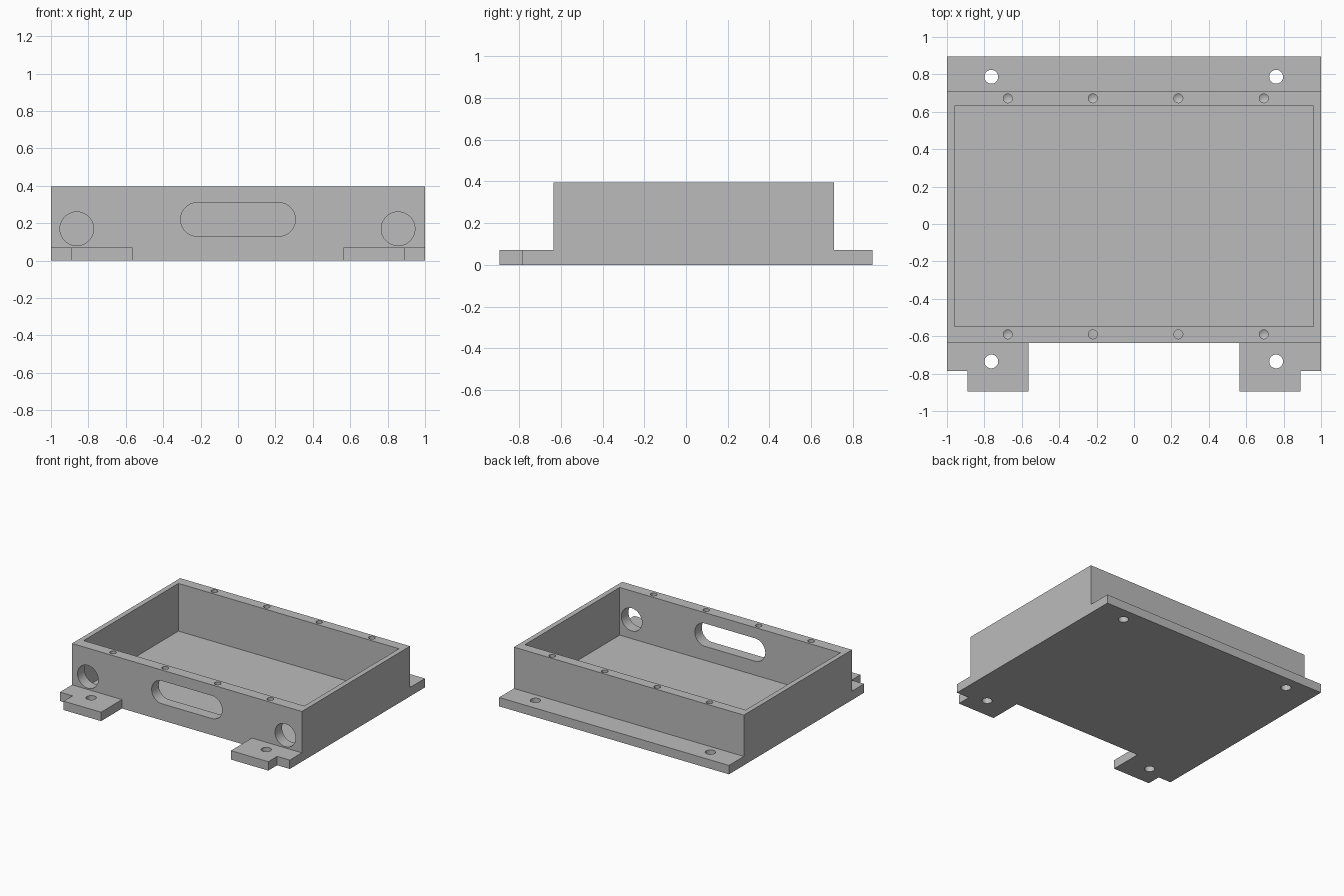
import bpy, bmesh, math
from mathutils import Matrix, Vector

if "Cube" in bpy.data.objects:
    bpy.data.objects.remove(bpy.data.objects["Cube"])

GREY = (0.5, 0.5, 0.5)
metal = bpy.data.materials.new("plain_grey")
metal.use_nodes = True
metal.diffuse_color = (*GREY, 1)
metal.node_tree.nodes["Principled BSDF"].inputs["Base Color"].default_value = (*GREY, 1)

HEIGHT, FLANGE, FLOOR = 0.395, 0.07, 0.02
FRONT, BACK = -0.635, 0.71


def prism(name, outline, start, depth):
    """Extrude a closed outline of 3D points along a depth vector."""
    bm = bmesh.new()
    face = bm.faces.new([bm.verts.new(Vector(p) + Vector(start)) for p in outline])
    top = bmesh.ops.extrude_face_region(bm, geom=[face])
    verts = [v for v in top["geom"] if isinstance(v, bmesh.types.BMVert)]
    bmesh.ops.translate(bm, verts=verts, vec=depth)
    bmesh.ops.recalc_face_normals(bm, faces=bm.faces)
    return finish(name, bm)


def finish(name, bm):
    mesh = bpy.data.meshes.new(name)
    bm.to_mesh(mesh)
    bm.free()
    mesh.materials.append(metal)
    obj = bpy.data.objects.new(name, mesh)
    bpy.context.collection.objects.link(obj)
    return obj


def box(name, x0, x1, y0, y1, z0, z1):
    return prism(name, [(x0, y0, 0), (x1, y0, 0), (x1, y1, 0), (x0, y1, 0)],
                 (0, 0, z0), (0, 0, z1 - z0))


def arc(cx, r, a0, a1, n):
    """Arc points in the xz plane."""
    return [(cx + r * math.cos(a0 + (a1 - a0) * i / n), 0,
             r * math.sin(a0 + (a1 - a0) * i / n)) for i in range(n + 1)]


def combine(body, tool, operation):
    mod = body.modifiers.new(operation.lower(), "BOOLEAN")
    mod.operation, mod.solver, mod.object = operation, "EXACT", tool
    bpy.context.view_layer.objects.active = body
    bpy.ops.object.modifier_apply(modifier=mod.name)
    bpy.data.objects.remove(tool)


def drill(body, x, y, r, z0, z1, tip=0.0):
    """Vertical hole, optionally with a conical drill tip."""
    bm = bmesh.new()
    bmesh.ops.create_cone(bm, cap_ends=True, segments=32, radius1=r, radius2=r,
                          depth=z1 - z0, matrix=Matrix.Translation((x, y, (z0 + z1) / 2)))
    if tip:
        bottom = min(bm.faces, key=lambda f: f.calc_center_median().z)
        centre = bmesh.ops.poke(bm, faces=[bottom])["verts"][0]
        centre.co.z -= tip
    combine(body, finish("drill", bm), "DIFFERENCE")


# Base plate with back flange and two stepped front tabs
half = [(0, 0.895), (1, 0.895), (1, -0.785), (0.89, -0.785),
        (0.89, -0.895), (0.565, -0.895), (0.565, FRONT)]
outline = [(x, y, 0) for x, y in half[1:]] + [(-x, y, 0) for x, y in reversed(half[1:])]
body = prism("enclosure_body", outline, (0, 0, 0), (0, 0, FLANGE))

# Open box
combine(body, box("walls", -1, 1, FRONT, BACK, 0, HEIGHT), "UNION")
combine(body, box("cavity", -0.96, 0.96, -0.547, 0.63, FLOOR, HEIGHT + 0.1), "DIFFERENCE")

# Front wall openings: long slot and two round ports
through = (0, 0.15, 0)
start_y = FRONT - 0.03
r = 0.09
slot = arc(0.217, r, -math.pi / 2, math.pi / 2, 20) + arc(-0.217, r, math.pi / 2, 1.5 * math.pi, 20)
combine(body, prism("slot", slot, (0, start_y, 0.22), through), "DIFFERENCE")
for x in (-0.862, 0.856):
    ring = arc(x, r, 0, 2 * math.pi, 40)[:-1]
    combine(body, prism("port", ring, (0, start_y, 0.17), through), "DIFFERENCE")

# Mounting holes through the flange and tabs
for x in (-0.763, 0.76):
    for y in (-0.735, 0.787):
        drill(body, x, y, 0.037, -0.05, FLANGE + 0.05)

# Blind screw holes in the rim
for x in (-0.675, -0.22, 0.237, 0.694):
    for y in (-0.59, 0.672):
        drill(body, x, y, 0.024, 0.2, HEIGHT + 0.05, tip=0.014)

# Smooth the bores, keep edges sharp
bpy.ops.object.select_all(action="DESELECT")
body.select_set(True)
bpy.context.view_layer.objects.active = body
bpy.ops.object.shade_smooth_by_angle(angle=math.radians(25))
